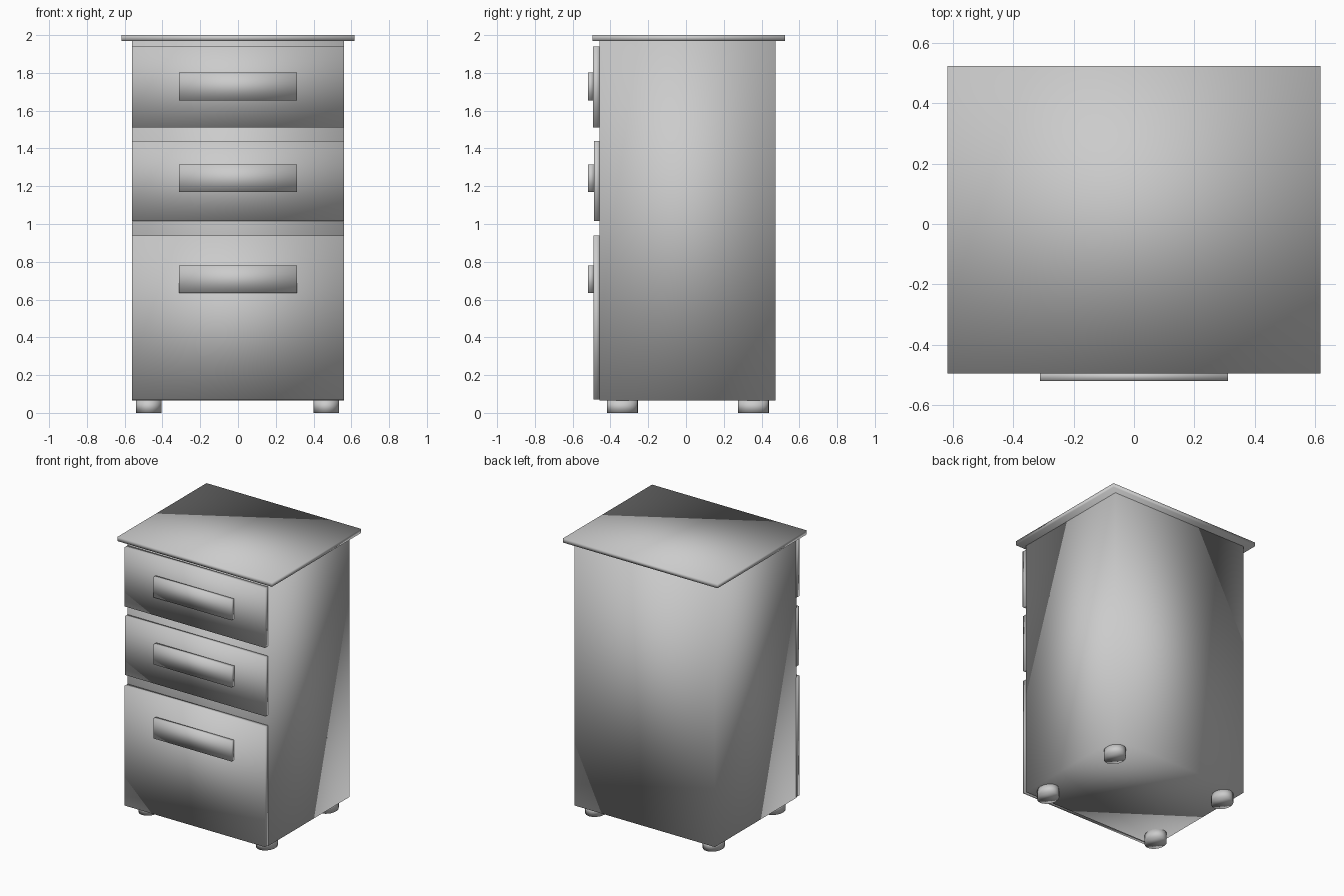
import bpy, bmesh
from mathutils import Matrix

if "Cube" in bpy.data.objects:
    bpy.data.objects.remove(bpy.data.objects["Cube"])


def finish(name, bm):
    # The whole model is smooth shaded, corners included
    for f in bm.faces:
        f.smooth = True
    me = bpy.data.meshes.new(name)
    bm.to_mesh(me)
    bm.free()
    ob = bpy.data.objects.new(name, me)
    bpy.context.collection.objects.link(ob)
    return ob


def box(name, x, y, z):
    """Box from (min, max) ranges on each axis."""
    bm = bmesh.new()
    size = [r[1] - r[0] for r in (x, y, z)]
    mid = [(r[0] + r[1]) / 2 for r in (x, y, z)]
    bmesh.ops.create_cube(bm, size=1,
                          matrix=Matrix.Translation(mid) @ Matrix.Diagonal((*size, 1)))
    return finish(name, bm)


def foot(name, x, y):
    bm = bmesh.new()
    mat = Matrix.Translation((x, y, 0.034)) @ Matrix.Diagonal((0.068, 0.082, 1, 1))
    bmesh.ops.create_cone(bm, cap_ends=True, segments=24, radius1=1, radius2=1,
                          depth=0.068, matrix=mat)
    return finish(name, bm)


# Cabinet carcass and overhanging top
box("cabinet_body", (-0.562, 0.56), (-0.457, 0.473), (0.066, 1.972))
box("cabinet_top", (-0.618, 0.618), (-0.495, 0.523), (1.97, 2.0))

# Drawer fronts with their handles: front z range, front y, handle z range
drawers = {
    "top": ((1.512, 1.94), -0.493, (1.655, 1.802)),
    "middle": ((1.015, 1.44), -0.488, (1.17, 1.315)),
    "bottom": ((0.072, 0.938), -0.491, (0.635, 0.78)),
}
for label, (front_z, y, handle_z) in drawers.items():
    box(label + "_drawer_front", (-0.562, 0.56), (y, -0.456), front_z)
    box(label + "_drawer_handle", (-0.312, 0.312), (-0.52, y + 0.002), handle_z)

# Four short round feet
for side, x in (("left", -0.472), ("right", 0.467)):
    for end, y in (("front", -0.337), ("back", 0.357)):
        foot(f"{end}_{side}_foot", x, y)
